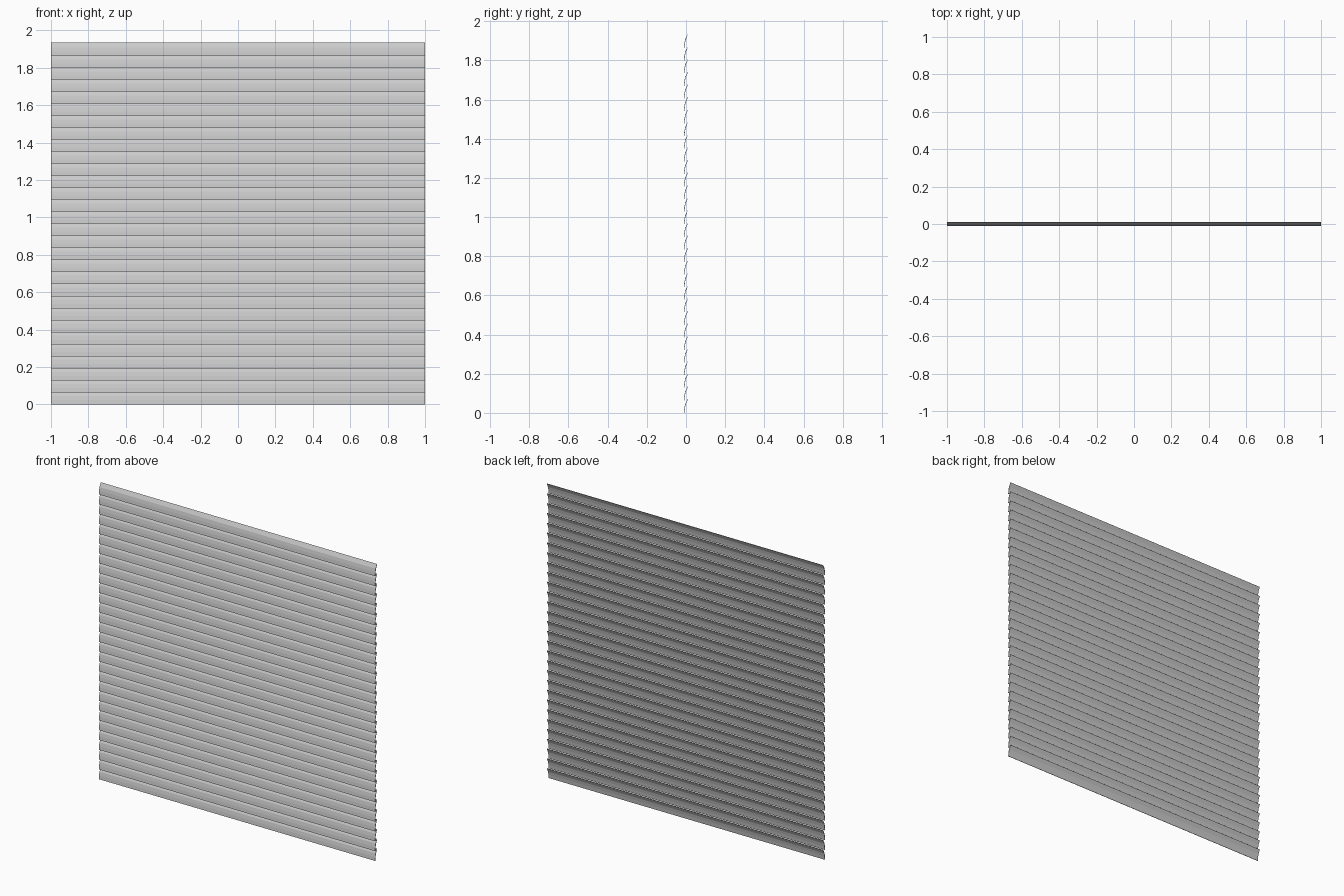
import bpy, bmesh

if "Cube" in bpy.data.objects:
    bpy.data.objects.remove(bpy.data.objects["Cube"])

COUNT = 30
SLAT_H = 0.072
TOTAL_H = 1.935
PITCH = (TOTAL_H - SLAT_H) / (COUNT - 1)

# curved slat cross-section (y, z): front face going up, then back face down
PROFILE = [(-0.011, 0.0), (-0.0085, 0.024), (-0.004, 0.046), (0.010, SLAT_H),
           (0.011, SLAT_H - 0.001), (-0.001, 0.045), (-0.0055, 0.024), (-0.0085, 0.0)]


def make_slat(name, z0):
    bm = bmesh.new()
    ends = [[bm.verts.new((x, y, z0 + z)) for y, z in PROFILE] for x in (-1, 1)]
    n = len(PROFILE)
    for i in range(n):
        j = (i + 1) % n
        bm.faces.new((ends[0][i], ends[0][j], ends[1][j], ends[1][i]))
    for e in ends:
        bm.faces.new(e)
    bmesh.ops.recalc_face_normals(bm, faces=bm.faces)
    mesh = bpy.data.meshes.new(name)
    bm.to_mesh(mesh)
    bm.free()
    obj = bpy.data.objects.new(name, mesh)
    bpy.context.collection.objects.link(obj)


# stack of overlapping blind slats
for k in range(COUNT):
    make_slat(f"blind_slat_{k + 1}", k * PITCH)
